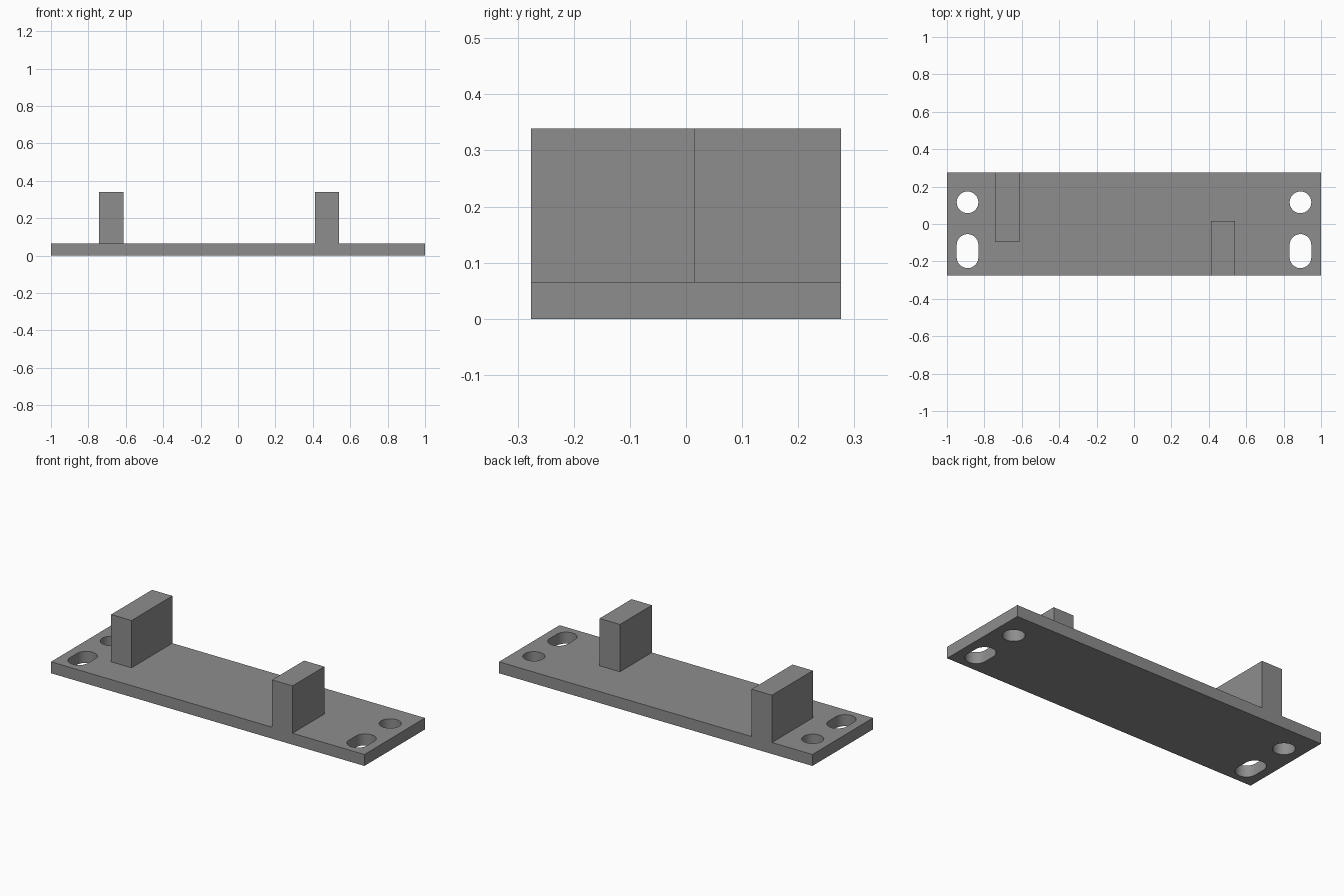
import bpy, bmesh, math

if "Cube" in bpy.data.objects:
    bpy.data.objects.remove(bpy.data.objects["Cube"])

HALF_W, HALF_D, THICK, TOP = 1.0, 0.276, 0.066, 0.339

grey = bpy.data.materials.new("mid_grey")
grey.diffuse_color = (0.27, 0.27, 0.27, 1)
grey.use_nodes = True
grey.node_tree.nodes["Principled BSDF"].inputs["Base Color"].default_value = grey.diffuse_color


def finish(bm, name):
    bmesh.ops.recalc_face_normals(bm, faces=bm.faces)
    mesh = bpy.data.meshes.new(name)
    bm.to_mesh(mesh)
    bm.free()
    mesh.materials.append(grey)
    obj = bpy.data.objects.new(name, mesh)
    bpy.context.collection.objects.link(obj)
    return obj


def slot(cx, y0, y1, r, n=16):
    """Outline of a hole with rounded ends; a plain circle when y0 == y1."""
    pts = []
    for cy, start in ((y1, 0), (y0, math.pi)):
        for i in range(n + (y0 != y1)):
            a = start + math.pi * i / n
            pts.append((cx + r * math.cos(a), cy + r * math.sin(a)))
    return pts


# Base plate: rectangle with a round hole and a slot at each end
outlines = [[(-HALF_W, -HALF_D), (HALF_W, -HALF_D), (HALF_W, HALF_D), (-HALF_W, HALF_D)]]
for side in (-1, 1):
    outlines.append(slot(side * 0.89, 0.116, 0.116, 0.058))
    outlines.append(slot(side * 0.89, -0.178, -0.112, 0.058))

bm = bmesh.new()
for pts in outlines:
    verts = [bm.verts.new((x, y, 0)) for x, y in pts]
    for a, b in zip(verts, verts[1:] + verts[:1]):
        bm.edges.new((a, b))
bmesh.ops.triangle_fill(bm, edges=bm.edges[:], use_beauty=True, normal=(0, 0, 1))
ext = bmesh.ops.extrude_face_region(bm, geom=bm.faces[:], use_keep_orig=True)
bmesh.ops.translate(bm, vec=(0, 0, THICK),
                    verts=[v for v in ext["geom"] if isinstance(v, bmesh.types.BMVert)])
plate = finish(bm, "base_plate")
bpy.context.view_layer.objects.active = plate
plate.select_set(True)
bpy.ops.object.shade_smooth_by_angle(angle=math.radians(30))


# Upright blocks, one flush with the back edge and one with the front edge
def block(name, x0, x1, y0, y1):
    bm = bmesh.new()
    bmesh.ops.create_cube(bm, size=1)
    for v in bm.verts:
        v.co = (x1 if v.co.x > 0 else x0,
                y1 if v.co.y > 0 else y0,
                TOP if v.co.z > 0 else THICK)
    finish(bm, name)


block("back_block", -0.742, -0.612, -0.096, HALF_D)
block("front_block", 0.411, 0.541, -HALF_D, 0.015)
